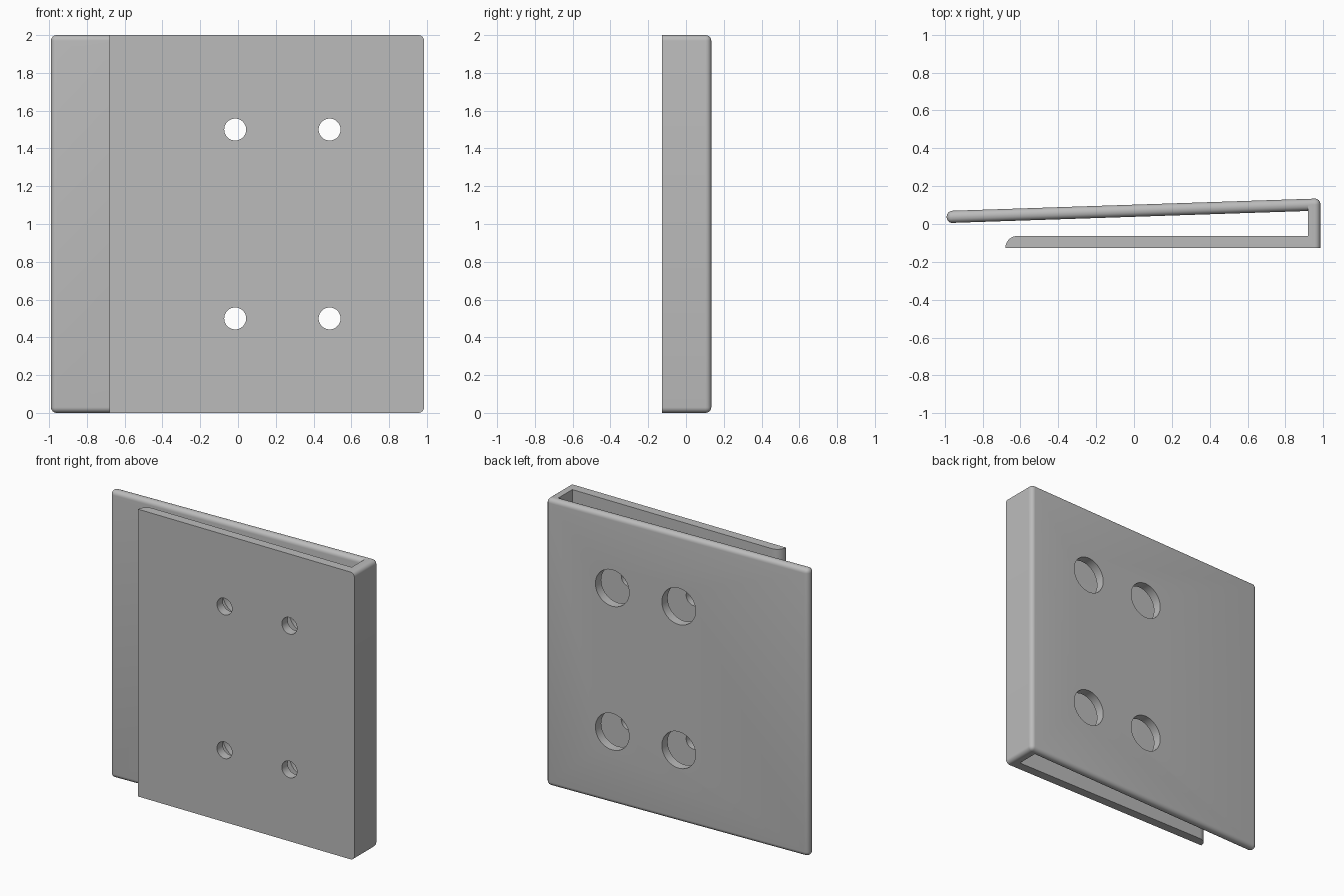
import bpy
import bmesh
import math
from mathutils import Matrix

HEIGHT = 2.0
RADIUS = 0.03

old = bpy.data.objects.get("Cube")
if old:
    bpy.data.objects.remove(old, do_unlink=True)

grey = bpy.data.materials.new("plain grey")
grey.use_nodes = True
colour = (0.5, 0.5, 0.5, 1)
grey.diffuse_color = colour
grey.node_tree.nodes["Principled BSDF"].inputs["Base Color"].default_value = colour


def extrude_profile(points, is_rounded):
    """Extrude an outline upwards and round the edges picked by the rule."""
    bm = bmesh.new()
    base = bm.faces.new([bm.verts.new((x, y, 0)) for x, y in points])
    top = bmesh.ops.extrude_face_region(bm, geom=[base])
    verts = [v for v in top["geom"] if isinstance(v, bmesh.types.BMVert)]
    bmesh.ops.translate(bm, verts=verts, vec=(0, 0, HEIGHT))
    bmesh.ops.recalc_face_normals(bm, faces=bm.faces)
    edges = [e for e in bm.edges if is_rounded(e)]
    bmesh.ops.bevel(bm, geom=edges, offset=RADIUS, segments=6,
                    profile=0.5, affect='EDGES', clamp_overlap=True)
    return bm


def add_object(name, bm):
    mesh = bpy.data.meshes.new(name)
    bm.to_mesh(mesh)
    bm.free()
    mesh.materials.append(grey)
    obj = bpy.data.objects.new(name, mesh)
    bpy.context.collection.objects.link(obj)
    return obj


def drill(obj, radius, y):
    """Cut the four holes through a plate."""
    bm = bmesh.new()
    for x in (-0.015, 0.485):
        for z in (0.5, 1.5):
            place = Matrix.Translation((x, y, z)) @ Matrix.Rotation(math.pi / 2, 4, 'X')
            bmesh.ops.create_cone(bm, cap_ends=True, segments=48, radius1=radius,
                                  radius2=radius, depth=0.15, matrix=place)
    cutter = add_object(obj.name + "_hole_cutter", bm)
    cutter.hide_render = True
    cutter.hide_set(True)
    cut = obj.modifiers.new("holes", 'BOOLEAN')
    cut.object = cutter
    cut.solver = 'EXACT'
    bpy.ops.object.select_all(action='DESELECT')
    bpy.context.view_layer.objects.active = obj
    obj.select_set(True)
    bpy.ops.object.modifier_apply(modifier=cut.name)
    bpy.data.objects.remove(cutter, do_unlink=True)
    bpy.ops.object.shade_smooth_by_angle(angle=math.radians(30))


# Slanted back plate, rounded on every edge
slab = [(-0.99, 0.005), (0.985, 0.071), (0.985, 0.135), (-0.99, 0.069)]
back_plate = add_object("back_plate", extrude_profile(slab, lambda e: True))
drill(back_plate, 0.127, 0.08)

# Front plate with quarter-round nose, and the side wall joining the back plate
nose = [(-0.616 - 0.064 * math.cos(a), -0.127 + 0.064 * math.sin(a))
        for a in (math.pi / 2 * i / 10 for i in range(11))]
clip = [(0.985, -0.127)] + nose + [(0.92, -0.063), (0.92, 0.1), (0.985, 0.1)]


def outer_wall_end(e):
    a, b = (v.co for v in e.verts)
    return min(a.x, b.x) > 0.98 and abs(a.z - b.z) < 0.01


front_clip = add_object("front_plate_and_side_wall", extrude_profile(clip, outer_wall_end))
drill(front_clip, 0.058, -0.1)
